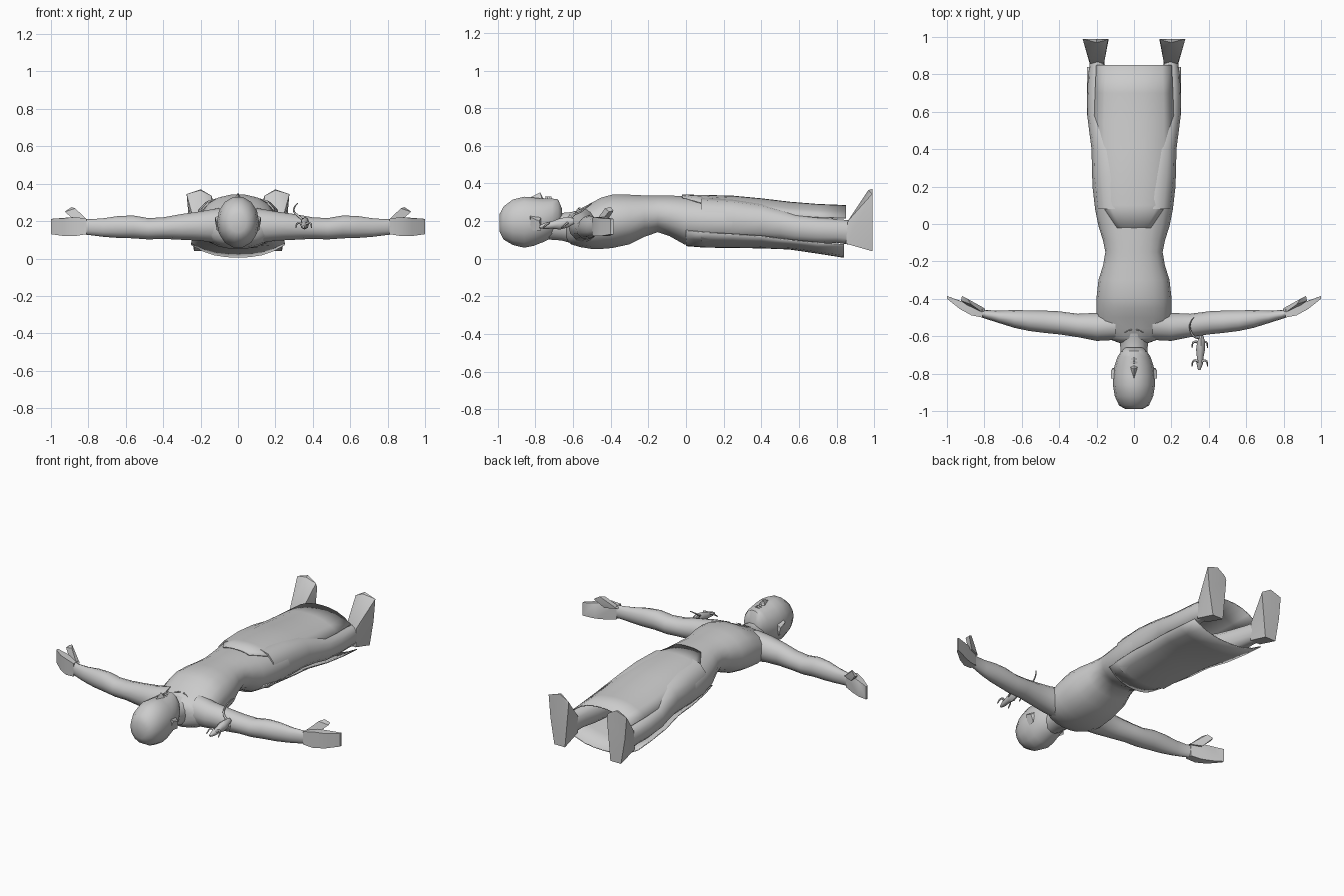
import bpy, bmesh, math
from mathutils import Vector

default_cube = bpy.data.objects.get("Cube")
if default_cube:
    bpy.data.objects.remove(default_cube, do_unlink=True)

stone = bpy.data.materials.new("plain grey")
stone.use_nodes = True
stone.diffuse_color = (0.6, 0.6, 0.6, 1)
stone.node_tree.nodes["Principled BSDF"].inputs["Base Color"].default_value = (0.6, 0.6, 0.6, 1)


def finish(name, bm, mirrored=False, angle=40, closed=True):
    """Turn a bmesh into a shaded object, optionally with a twin across x."""
    if closed:
        bmesh.ops.recalc_face_normals(bm, faces=bm.faces[:])
    mesh = bpy.data.meshes.new(name)
    bm.to_mesh(mesh)
    bm.free()
    obj = bpy.data.objects.new(name, mesh)
    bpy.context.collection.objects.link(obj)
    mesh.materials.append(stone)
    if mirrored:
        obj.modifiers.new("Mirror", "MIRROR").use_mirror_merge = False
    bpy.ops.object.select_all(action="DESELECT")
    obj.select_set(True)
    bpy.context.view_layer.objects.active = obj
    bpy.ops.object.shade_smooth_by_angle(angle=math.radians(angle))
    return obj


def soft(value, power):
    return math.copysign(abs(value) ** (2 / power), value)


def loft(name, axis, stations, sides=14, power=2.2, mirrored=False, angle=50):
    """Skin rounded rings; a station is (along, low side, high side, low z, high z)."""
    bm = bmesh.new()
    rings = []
    for along, low, high, bottom, top in stations:
        ring = []
        for i in range(sides):
            a = math.tau * i / sides
            side = (low + high) / 2 + (high - low) / 2 * soft(math.cos(a), power)
            z = (bottom + top) / 2 + (top - bottom) / 2 * soft(math.sin(a), power)
            ring.append(bm.verts.new((side, along, z) if axis == "y" else (along, side, z)))
        rings.append(ring)
    for a, b in zip(rings, rings[1:]):
        for i in range(sides):
            j = (i + 1) % sides
            bm.faces.new((a[i], a[j], b[j], b[i]))
    bm.faces.new(rings[0])
    bm.faces.new(rings[-1])
    return finish(name, bm, mirrored, angle)


def body_loft(name, stations, **options):
    """Loft symmetric about x = 0 from (y, half width, low z, high z)."""
    return loft(name, "y", [(y, -w, w, b, t) for y, w, b, t in stations], **options)


def hull(name, points, mirrored=False, angle=30):
    bm = bmesh.new()
    for p in points:
        bm.verts.new(p)
    bmesh.ops.convex_hull(bm, input=bm.verts[:])
    return finish(name, bm, mirrored, angle)


def cloth(name, stations, columns=8):
    """Curved open sheet from (y, half width, centre z, edge z)."""
    bm = bmesh.new()
    rows = []
    for y, width, centre, edge in stations:
        row = []
        for i in range(columns + 1):
            t = 2 * i / columns - 1
            row.append(bm.verts.new((width * t, y, centre + (edge - centre) * abs(t) ** 2.5)))
        rows.append(row)
    for a, b in zip(rows, rows[1:]):
        for i in range(columns):
            bm.faces.new((a[i], a[i + 1], b[i + 1], b[i]))
    sheet = finish(name, bm, closed=False)
    thick = sheet.modifiers.new("Thickness", "SOLIDIFY")
    thick.thickness = 0.006
    thick.offset = 0
    return sheet


def tube(name, points, radius):
    """Thin tapering strand along a smooth path."""
    curve = bpy.data.curves.new(name, "CURVE")
    curve.dimensions = "3D"
    curve.bevel_depth = radius
    curve.bevel_resolution = 1
    curve.resolution_u = 4
    curve.use_fill_caps = True
    spline = curve.splines.new("BEZIER")
    spline.bezier_points.add(len(points) - 1)
    for k, (knot, p) in enumerate(zip(spline.bezier_points, points)):
        knot.co = p
        knot.radius = 1 - 0.6 * k / (len(points) - 1)
        knot.handle_left_type = knot.handle_right_type = "AUTO"
    curve.materials.append(stone)
    obj = bpy.data.objects.new(name, curve)
    bpy.context.collection.objects.link(obj)


# Head, face and neck
body_loft("head", [
    (-.99, .045, .14, .24), (-.97, .08, .1, .28), (-.92, .103, .07, .318),
    (-.86, .113, .055, .333), (-.81, .112, .065, .328), (-.76, .105, .085, .322),
    (-.71, .088, .11, .322), (-.68, .068, .14, .318), (-.66, .045, .17, .27)], power=2)
hull("nose", [(0, -.83, .325), (0, -.775, .352), (.02, -.765, .318),
              (-.02, -.765, .318), (0, -.755, .315)])
for name, y, width in (("upper_lip", -.74, .035), ("lower_lip", -.722, .03)):
    hull(name, [(-width, y, .31), (width, y, .31), (0, y - .009, .331),
                (0, y + .009, .331), (0, y, .3)])
hull("ear", [(.1, -.83, .15), (.1, -.77, .22), (.122, -.825, .22), (.122, -.78, .2),
             (.113, -.77, .15), (.1, -.83, .23)], mirrored=True)
body_loft("neck", [(-.73, .068, .1, .25), (-.66, .073, .095, .245),
                   (-.61, .078, .08, .25), (-.54, .1, .08, .27)], power=2)

# Torso from the shoulders to the hips
body_loft("torso", [
    (-.635, .08, .1, .225), (-.61, .15, .075, .245), (-.56, .19, .06, .268),
    (-.5, .2, .05, .3), (-.45, .2, .05, .327), (-.39, .2, .055, .343),
    (-.3, .19, .075, .342), (-.22, .165, .115, .338), (-.15, .153, .14, .337),
    (-.09, .165, .12, .337), (-.01, .19, .075, .335), (.08, .208, .065, .333),
    (.2, .222, .06, .328), (.3, .222, .07, .32)], sides=18)
for side in (-1, 1):
    tube("collar_crease", [(side * .012, -.565, .27), (side * .03, -.57, .268),
                           (side * .05, -.58, .262)], .004)

# Arms reaching out to either side
loft("arm", "x", [
    (.1, -.62, -.46, .08, .27), (.2, -.625, -.475, .095, .252),
    (.3, -.605, -.48, .1, .238), (.4, -.59, -.467, .105, .22),
    (.48, -.582, -.463, .102, .216), (.56, -.572, -.462, .108, .23),
    (.64, -.555, -.46, .11, .227), (.72, -.53, -.463, .116, .215),
    (.79, -.508, -.46, .125, .21), (.84, -.49, -.447, .13, .215)],
    sides=12, power=2, mirrored=True)
hull("palm", [(x, y, z) for x, low, high, bottom, top in
              ((.81, -.5, -.455, .13, .212), (.87, -.488, -.435, .12, .222),
               (.93, -.455, -.41, .12, .215), (1, -.4, -.385, .13, .212))
              for y in (low, high) for z in (bottom, top)], mirrored=True)
hull("thumb", [(.8, -.48, .2), (.8, -.45, .2), (.87, -.45, .2), (.87, -.42, .2),
               (.87, -.43, .268), (.89, -.4, .275), (.925, -.41, .25),
               (.92, -.385, .255)], mirrored=True)

# Legs and upturned feet
loft("leg", "y", [
    (.08, .0, .205, .08, .325), (.25, .01, .224, .09, .315), (.4, .03, .227, .095, .295),
    (.5, .06, .24, .095, .265), (.58, .09, .25, .085, .24), (.7, .12, .25, .08, .222),
    (.8, .145, .245, .085, .21), (.87, .16, .235, .075, .205)],
    sides=12, mirrored=True)
hull("foot", [(.165, .85, .08), (.235, .85, .08), (.16, .86, .19), (.235, .86, .2),
              (.16, .99, .04), (.235, .99, .04), (.135, .99, .31), (.14, .985, .335),
              (.2, .99, .37), (.275, .99, .345), (.2, .97, .365), (.262, .99, .2)],
     mirrored=True)

# Long cloth panels hanging before and behind the legs
cloth("front_cloth", [
    (-.02, .09, .338, .325), (.1, .17, .336, .29), (.25, .205, .332, .26),
    (.4, .212, .318, .245), (.55, .212, .3, .23), (.7, .207, .288, .22),
    (.85, .2, .282, .215)])
cloth("back_cloth", [
    (.0, .185, .07, .15), (.1, .205, .062, .14), (.25, .222, .06, .13),
    (.4, .225, .058, .12), (.55, .245, .052, .1), (.7, .25, .03, .085),
    (.84, .25, .008, .075)])

# Small lizard-like creature beside the left shoulder
loft("creature_body", "y", [
    (-.78, .342, .356, .162, .176), (-.75, .335, .368, .158, .19),
    (-.71, .336, .372, .16, .2), (-.67, .332, .38, .155, .215),
    (-.63, .338, .38, .165, .222), (-.595, .35, .37, .185, .215)], sides=8, power=2)
for y in (-.74, -.64):
    for side in (-1, 1):
        tube("creature_leg", [(.355, y, .18), (.352 + side * .03, y + .01, .19),
                              (.352 + side * .042, y - .02, .165)], .008)
tube("creature_tail", [(.355, -.61, .2), (.32, -.6, .23), (.3, -.56, .25),
                       (.305, -.52, .28), (.32, -.5, .295)], .007)
